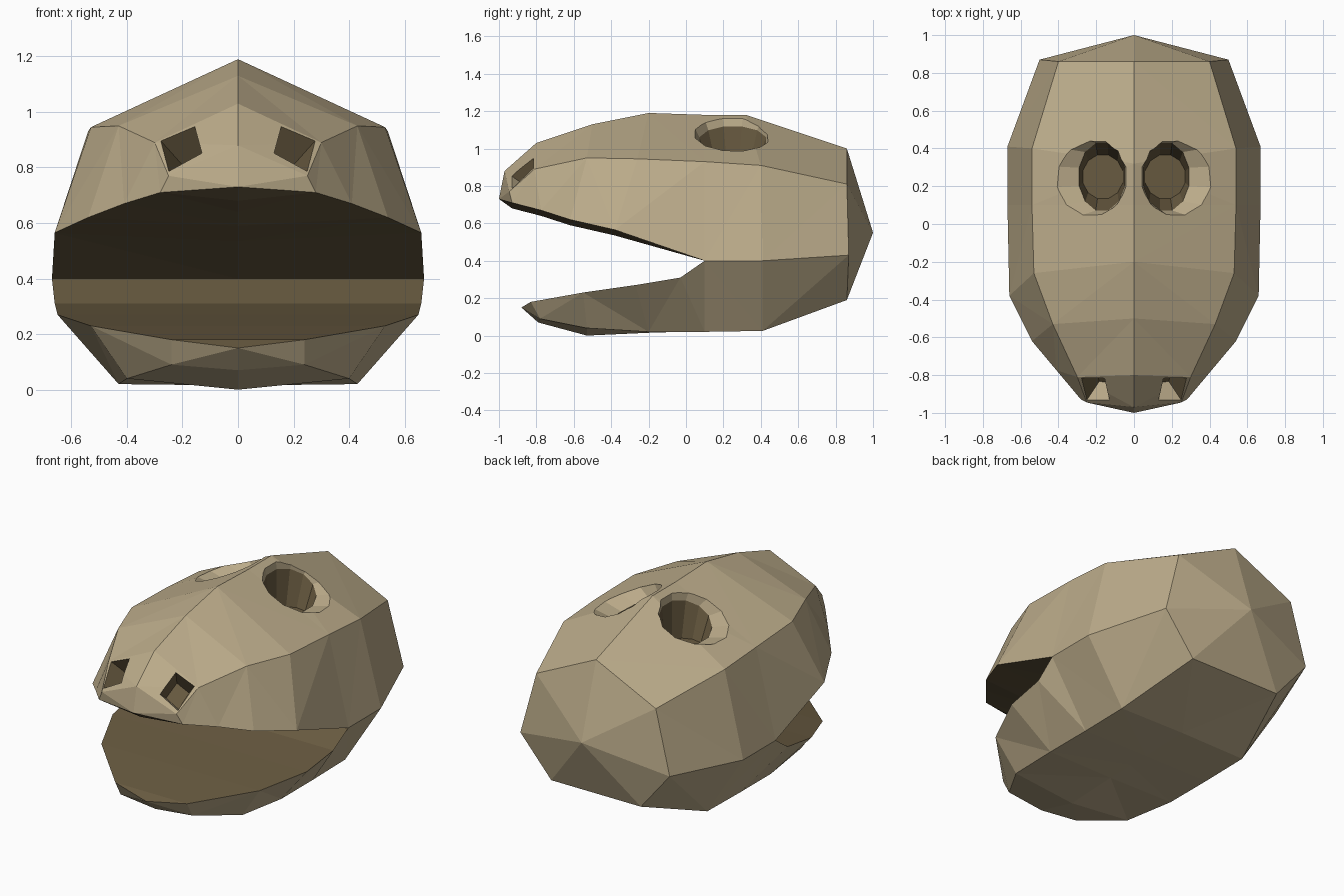
import bpy, bmesh, math
from mathutils import Vector

if "Cube" in bpy.data.objects:
    bpy.data.objects.remove(bpy.data.objects["Cube"])


def material(name, rgb):
    m = bpy.data.materials.new(name)
    m.diffuse_color = (*rgb, 1)
    m.use_nodes = True
    m.node_tree.nodes["Principled BSDF"].inputs["Base Color"].default_value = m.diffuse_color
    return m


MATS = [material("tan skin", (0.50, 0.41, 0.255)),
        material("dark brown inside", (0.138, 0.102, 0.051))]


def to_object(bm, name):
    bmesh.ops.recalc_face_normals(bm, faces=bm.faces)
    me = bpy.data.meshes.new(name)
    bm.to_mesh(me)
    bm.free()
    for m in MATS:
        me.materials.append(m)
    ob = bpy.data.objects.new(name, me)
    bpy.context.collection.objects.link(ob)
    return ob


# ---- head: long guide lines from snout to back of skull (right half) ----
ridge = [(0, y, z) for y, z in [(-.97, .88), (-.8, 1.03), (-.5, 1.13), (-.2, 1.19),
                                (.1, 1.18), (.32, 1.18), (.86, 1.0)]]
shoulder = [(.25, -.945, .77), (.30, -.81, .89), (.43, -.53, .95), (.53, -.26, .945),
            (.54, .1, .93), (.54, .4, .91), (.40, .86, .81)]
lip = [(.28, -.93, .71), (.41, -.775, .67), (.54, -.62, .62), (.66, -.38, .565),
       (.67, .1, .40), (.67, .41, .40), (.50, .87, .43)]
rim = [(.24, -.83, .18), (.53, -.55, .23), (.65, -.27, .27), (.66, -.03, .31)] + lip[4:]
jaw = [(.24, -.78, .09), (.40, -.53, .04), (.43, -.2, .02), (.43, -.03, .02),
       (.43, .1, .02), (.43, .41, .025), (.30, .86, .19)]
keel = [(0, y, z) for y, z in [(-.79, .07), (-.53, 0), (-.2, .015), (-.03, .02),
                               (.1, .02), (.41, .03), (.86, .19)]]
hinge = (0, .1, .40)
roof = [(0, y, z - .03) for x, y, z in lip[:4]] + [hinge]
floor = [(0, y, z) for x, y, z in rim[:4]] + [hinge]
snout_tip, jaw_tip, back = (0, -1, .73), (0, -.88, .15), (0, 1, .55)

bm = bmesh.new()
verts = {}


def face(pts, mat=0):
    vs = []
    for p in pts:
        if p not in verts:
            verts[p] = bm.verts.new(p)
        vs.append(verts[p])
    bm.faces.new(vs).material_index = mat


def strip(a, b, mat=0):
    for i in range(min(len(a), len(b)) - 1):
        face((a[i], a[i + 1], b[i + 1], b[i]), mat)


# outer skin
for a, b in ((ridge, shoulder), (shoulder, lip), (rim, jaw), (jaw, keel)):
    strip(a, b)
# mouth lining
strip(lip, roof, 1)
strip(rim, floor, 1)
face((snout_tip, lip[0], roof[0]), 1)
face((jaw_tip, rim[0], floor[0]), 1)
# snout front, chin and back of skull
face((ridge[0], shoulder[0], snout_tip))
face((shoulder[0], lip[0], snout_tip))
face((jaw_tip, rim[0], jaw[0]))
face((jaw_tip, jaw[0], keel[0]))
for a, b in ((ridge, shoulder), (shoulder, lip), (lip, jaw), (jaw, keel)):
    face((a[-1], b[-1], back))

bmesh.ops.triangulate(bm, faces=bm.faces)
bmesh.ops.mirror(bm, geom=bm.verts[:] + bm.edges[:] + bm.faces[:], axis='X', merge_dist=0.0001)
bmesh.ops.remove_doubles(bm, verts=bm.verts, dist=0.0001)
head = to_object(bm, "head")

# ---- cutter for eye sockets and nostrils ----
bm = bmesh.new()


def loft(rings, mats, side):
    rows = [[bm.verts.new((p[0] * side, p[1], p[2])) for p in r] for r in rings]
    n = len(rows[0])
    for k in range(len(rows) - 1):
        for i in range(n):
            j = (i + 1) % n
            f = bm.faces.new((rows[k][i], rows[k][j], rows[k + 1][j], rows[k + 1][i]))
            f.material_index = mats(k, i)
    for r in (rows[0], rows[-1]):
        bm.faces.new(r).material_index = 1


def oval(cx, rx, ry, z, slope, n=12):
    pts = []
    for i in range(n):
        a = math.tau * (i + .5) / n
        x = rx * math.cos(a)
        pts.append((cx + x, .25 + ry * math.sin(a), z - slope * x))
    return pts


opening = [Vector(p) for p in ((.15, -.81, .96), (.28, -.80, .89), (.25, -.93, .77), (.12, -.94, .85))]
mid = sum(opening, Vector()) / 4
normal = (opening[2] - opening[0]).cross(opening[3] - opening[1]).normalized()
if normal.y > 0:
    normal = -normal

for s in (1, -1):
    # eye socket: shallow skin-coloured dish, then a deep dark well
    loft([oval(.25, .22, .22, 1.10, .46), oval(.17, .125, .185, 1.04, .65),
          oval(.165, .11, .12, .88, .1)], lambda k, i: k, s)
    # nostril: tapered four-sided pit
    loft([[p + normal * .05 for p in opening],
          [mid + (p - mid) * .6 - normal * .11 for p in opening]],
         lambda k, i: 0 if i == 2 else 1, s)
cutter = to_object(bm, "socket_cutter")
cutter.hide_render = True

# ---- carve the holes ----
mod = head.modifiers.new("holes", 'BOOLEAN')
mod.operation = 'DIFFERENCE'
mod.solver = 'EXACT'
mod.object = cutter
bpy.context.view_layer.objects.active = head
head.select_set(True)
bpy.ops.object.modifier_apply(modifier=mod.name)
bpy.data.objects.remove(cutter)
